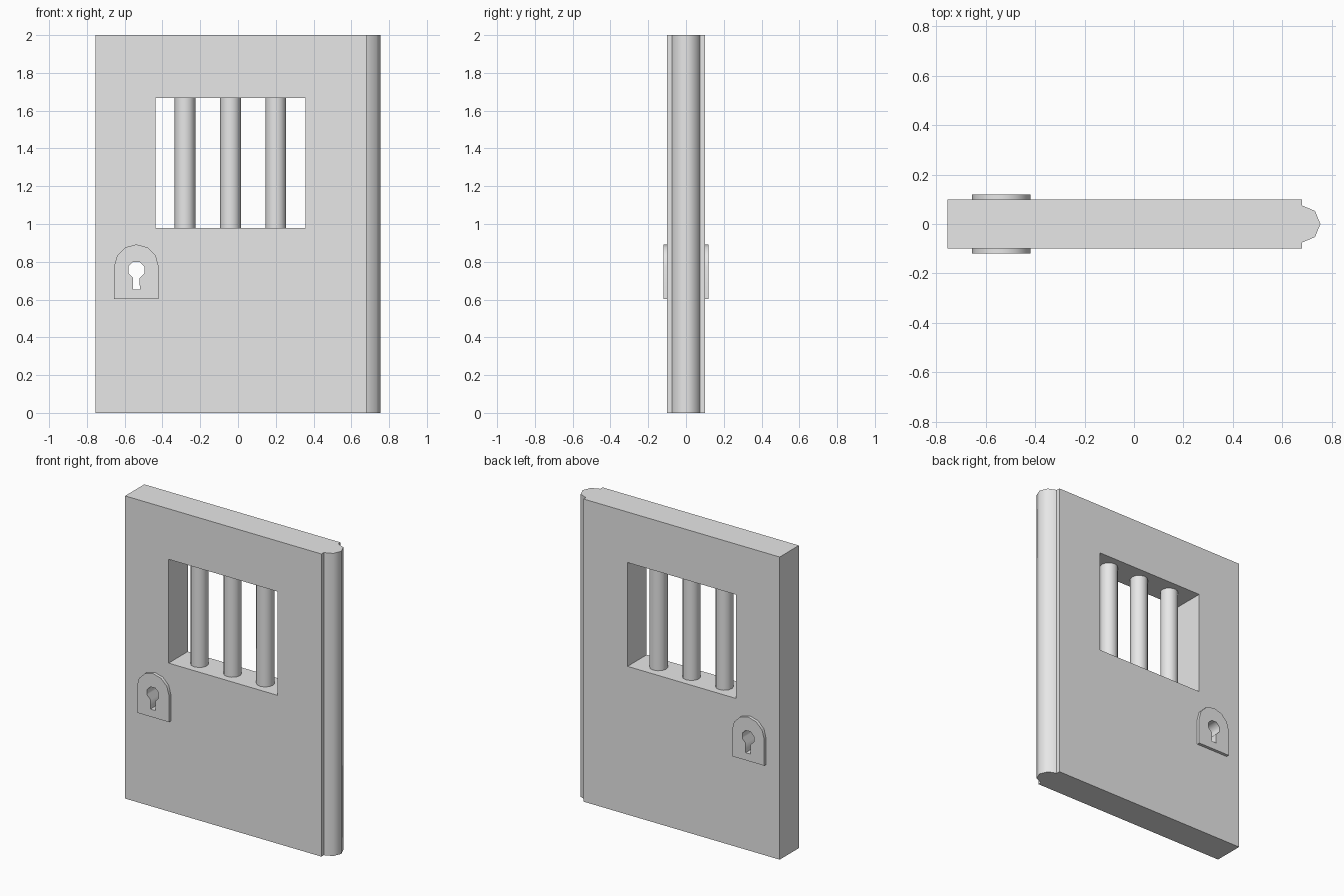
import bpy
import bmesh
from math import cos, sin, radians
from mathutils import Vector

if "Cube" in bpy.data.objects:
    bpy.data.objects.remove(bpy.data.objects["Cube"], do_unlink=True)

grey = bpy.data.materials.new("light_grey")
grey.use_nodes = True
grey.diffuse_color = (0.8, 0.8, 0.8, 1)
grey.node_tree.nodes["Principled BSDF"].inputs["Base Color"].default_value = (0.8, 0.8, 0.8, 1)


def arc(cx, cy, r, start, end, steps):
    """Points along an arc, both ends included."""
    angles = [radians(start + (end - start) * i / steps) for i in range(steps + 1)]
    return [(cx + r * cos(a), cy + r * sin(a)) for a in angles]


def rect(x0, y0, x1, y1):
    return [(x0, y0), (x1, y0), (x1, y1), (x0, y1)]


def prism(name, loops, low, high, upright=False):
    """Extrude an outline with holes along y, or along z when upright."""
    bm = bmesh.new()
    edges = []
    for loop in loops:
        verts = [bm.verts.new((a, b, low) if upright else (a, low, b)) for a, b in loop]
        edges += [bm.edges.new((verts[i - 1], verts[i])) for i in range(len(verts))]
    bmesh.ops.triangle_fill(bm, edges=edges, use_beauty=True)
    new = bmesh.ops.extrude_face_region(bm, geom=bm.faces[:])["geom"]
    axis = Vector((0, 0, 1)) if upright else Vector((0, 1, 0))
    bmesh.ops.translate(bm, vec=axis * (high - low),
                        verts=[g for g in new if isinstance(g, bmesh.types.BMVert)])
    bmesh.ops.recalc_face_normals(bm, faces=bm.faces[:])
    # Smooth round walls, keep corners sharp
    for face in bm.faces:
        face.smooth = True
    for edge in bm.edges:
        edge.smooth = edge.calc_face_angle(0) < radians(50)
    mesh = bpy.data.meshes.new(name)
    bm.to_mesh(mesh)
    bm.free()
    mesh.materials.append(grey)
    obj = bpy.data.objects.new(name, mesh)
    bpy.context.collection.objects.link(obj)
    return obj


lock_x = -0.538
sill, lintel = 0.98, 1.666

# Door slab with barred window and keyhole
keyhole = arc(lock_x, 0.757, 0.046, -67.5, 247.5, 7)
keyhole += [(lock_x - 0.018, 0.652), (lock_x + 0.018, 0.652)]
window = rect(-0.437, sill, 0.357, lintel)
prism("door_panel", [rect(-0.755, 0, 0.68, 2), window, keyhole], -0.1, 0.1)

# Arched lock plates on both faces
plate = [(lock_x - 0.118, 0.602), (lock_x + 0.118, 0.602)]
plate += arc(lock_x, 0.774, 0.118, 0, 180, 6)
prism("lock_plate_front", [plate, keyhole], -0.12, -0.1)
prism("lock_plate_back", [plate, keyhole], 0.1, 0.12)

# Window bars
for side, x in (("right", -0.281), ("middle", -0.04), ("left", 0.2)):
    prism("window_bar_" + side, [arc(x, 0, 0.055, 0, 330, 11)], sill, lintel, upright=True)

# Rounded hinge post along the left edge
prism("hinge_post", [arc(0.68, 0, 0.075, -90, 90, 4)], 0, 2, upright=True)
